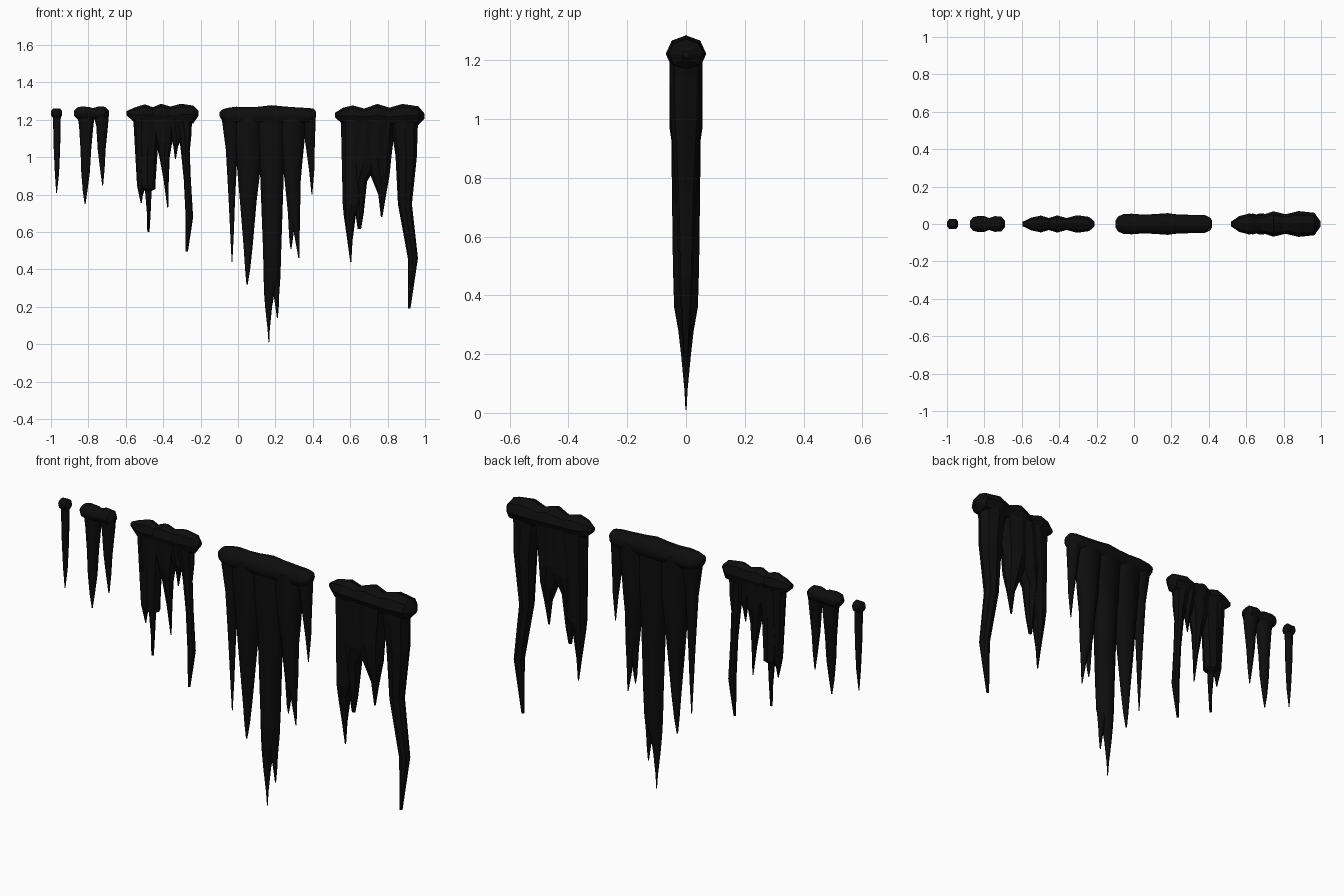
import bpy, bmesh, math

black = bpy.data.materials.new("black_ice")
black.diffuse_color = (0.004, 0.004, 0.004, 1)


def add_loft(bm, rings):
    """Skin a stack of vertex rings and close both ends."""
    loops = [[bm.verts.new(p) for p in ring] for ring in rings]
    n = len(loops[0])
    for a, b in zip(loops, loops[1:]):
        for i in range(n):
            j = (i + 1) % n
            bm.faces.new((a[i], a[j], b[j], b[i]))
    bm.faces.new(loops[0][::-1])
    bm.faces.new(loops[-1])


def finish(bm, name, smooth):
    bmesh.ops.recalc_face_normals(bm, faces=bm.faces)
    mesh = bpy.data.meshes.new(name)
    bm.to_mesh(mesh)
    bm.free()
    obj = bpy.data.objects.new(name, mesh)
    bpy.context.collection.objects.link(obj)
    mesh.materials.append(black)
    if smooth:
        bpy.ops.object.select_all(action='DESELECT')
        obj.select_set(True)
        bpy.context.view_layer.objects.active = obj
        bpy.ops.object.shade_smooth_by_angle(angle=math.radians(40))


def circle(n):
    return [(math.cos(2 * math.pi * i / n), math.sin(2 * math.pi * i / n)) for i in range(n)]


def cluster(name, cap, icicles, depth, sides, smooth):
    # lumpy cap along x: stations of (x, centre z, half height, half depth)
    bm = bmesh.new()
    add_loft(bm, [[(x, c * ry, z + s * rz) for c, s in circle(sides)] for x, z, rz, ry in cap])
    finish(bm, name + "_cap", smooth)
    # hanging icicles: rows of (z, left x, right x), top to tip
    bm = bmesh.new()
    for rows in icicles:
        rings = []
        for z, left, right in rows:
            r = (right - left) / 2
            ry = min(0.92 * r, depth)
            rings.append([((left + right) / 2 + c * r, s * ry, z) for c, s in circle(sides)])
        add_loft(bm, rings)
    finish(bm, name + "_icicles", smooth)


# single small icicle
cluster("single",
        [(-1.0, 1.235, .012, .012), (-.988, 1.235, .027, .026), (-.952, 1.235, .028, .028),
         (-.94, 1.235, .012, .012)],
        [[(1.24, -.99, -.947), (1.04, -.985, -.951), (.91, -.979, -.957), (.81, -.972, -.968)]],
        .03, 10, True)

# pair
cluster("pair",
        [(-.878, 1.235, .012, .016), (-.86, 1.235, .033, .036), (-.835, 1.235, .038, .043),
         (-.80, 1.235, .036, .042), (-.775, 1.232, .032, .032), (-.745, 1.238, .036, .042),
         (-.71, 1.235, .036, .04), (-.69, 1.235, .014, .018)],
        [[(1.23, -.86, -.765), (1.17, -.85, -.773), (1.04, -.842, -.785), (.92, -.838, -.792),
          (.82, -.83, -.805), (.75, -.82, -.815)],
         [(1.23, -.775, -.69), (1.17, -.758, -.695), (1.04, -.75, -.708), (.94, -.738, -.713),
          (.85, -.726, -.721)]],
        .036, 10, True)

# faceted medium cluster
cluster("medium",
        [(-.595, 1.235, .012, .012), (-.55, 1.225, .042, .034), (-.497, 1.228, .055, .045),
         (-.455, 1.225, .042, .032), (-.412, 1.228, .058, .046), (-.36, 1.225, .046, .032),
         (-.305, 1.228, .058, .047), (-.24, 1.228, .048, .038), (-.21, 1.235, .012, .012)],
        [[(1.21, -.56, -.47), (.85, -.54, -.49), (.8, -.53, -.508), (.755, -.52, -.515)],
         [(1.21, -.55, -.415), (1.06, -.54, -.428), (.85, -.525, -.442), (.83, -.515, -.442),
          (.82, -.497, -.462), (.7, -.487, -.467), (.6, -.485, -.473)],
         [(1.21, -.48, -.33), (1.08, -.44, -.352), (1.0, -.42, -.365), (.88, -.398, -.37),
          (.73, -.378, -.373)],
         [(1.21, -.39, -.29), (1.1, -.357, -.3), (1.06, -.346, -.32), (.99, -.337, -.332)],
         [(1.21, -.35, -.245), (1.11, -.315, -.25), (1.03, -.305, -.258), (.88, -.29, -.252),
          (.68, -.28, -.24), (.61, -.28, -.25), (.495, -.28, -.268)]],
        .038, 8, False)

# long smooth cluster
cluster("long",
        [(-.098, 1.23, .012, .02), (-.085, 1.225, .03, .04), (-.055, 1.218, .046, .054),
         (-.01, 1.22, .05, .055), (.05, 1.22, .048, .05), (.11, 1.22, .05, .053),
         (.18, 1.22, .058, .058), (.24, 1.22, .052, .05), (.32, 1.22, .046, .049),
         (.38, 1.22, .043, .047), (.405, 1.225, .034, .036), (.417, 1.23, .014, .02)],
        [[(1.23, -.09, .02), (1.04, -.065, -.002), (.77, -.05, -.016), (.6, -.042, -.022),
          (.44, -.034, -.03)],
         [(1.23, -.04, .14), (1.0, -.01, .128), (.77, .01, .1), (.52, .03, .078),
          (.4, .038, .065), (.32, .045, .052)],
         [(1.23, .08, .27), (.92, .118, .245), (.5, .134, .231), (.36, .137, .225),
          (.28, .139, .196), (.2, .145, .182), (.08, .158, .17), (.01, .163, .167)],
         [(.5, .15, .231), (.36, .17, .227), (.28, .188, .221), (.2, .2, .218), (.14, .208, .213)],
         [(1.23, .2, .37), (.95, .24, .342), (.87, .25, .335), (.7, .268, .332),
          (.6, .298, .33), (.46, .323, .328)],
         [(.95, .242, .32), (.7, .267, .312), (.62, .271, .3), (.55, .275, .292),
          (.51, .281, .285)],
         [(1.23, .33, .415), (1.17, .347, .414), (1.04, .365, .41), (.93, .38, .408),
          (.8, .393, .397)]],
        .05, 12, True)

# faceted large cluster
cluster("large",
        [(.518, 1.225, .012, .012), (.562, 1.22, .045, .042), (.615, 1.222, .055, .056),
         (.675, 1.215, .045, .045), (.745, 1.225, .06, .068), (.81, 1.215, .05, .052),
         (.88, 1.222, .063, .069), (.965, 1.222, .05, .06), (.998, 1.22, .012, .012)],
        [[(1.2, .55, .72), (.75, .56, .655), (.69, .565, .63), (.55, .585, .612),
          (.44, .6, .606)],
         [(1.2, .58, .8), (.97, .59, .75), (.87, .6, .69), (.7, .628, .672), (.615, .64, .658)],
         [(1.2, .64, .845), (1.0, .67, .82), (.9, .71, .81), (.8, .75, .792), (.68, .764, .772)],
         [(1.22, .81, .97), (1.15, .82, .96), (1.01, .842, .957), (.75, .855, .93),
          (.46, .908, .962), (.19, .908, .922)]],
        .056, 8, False)
